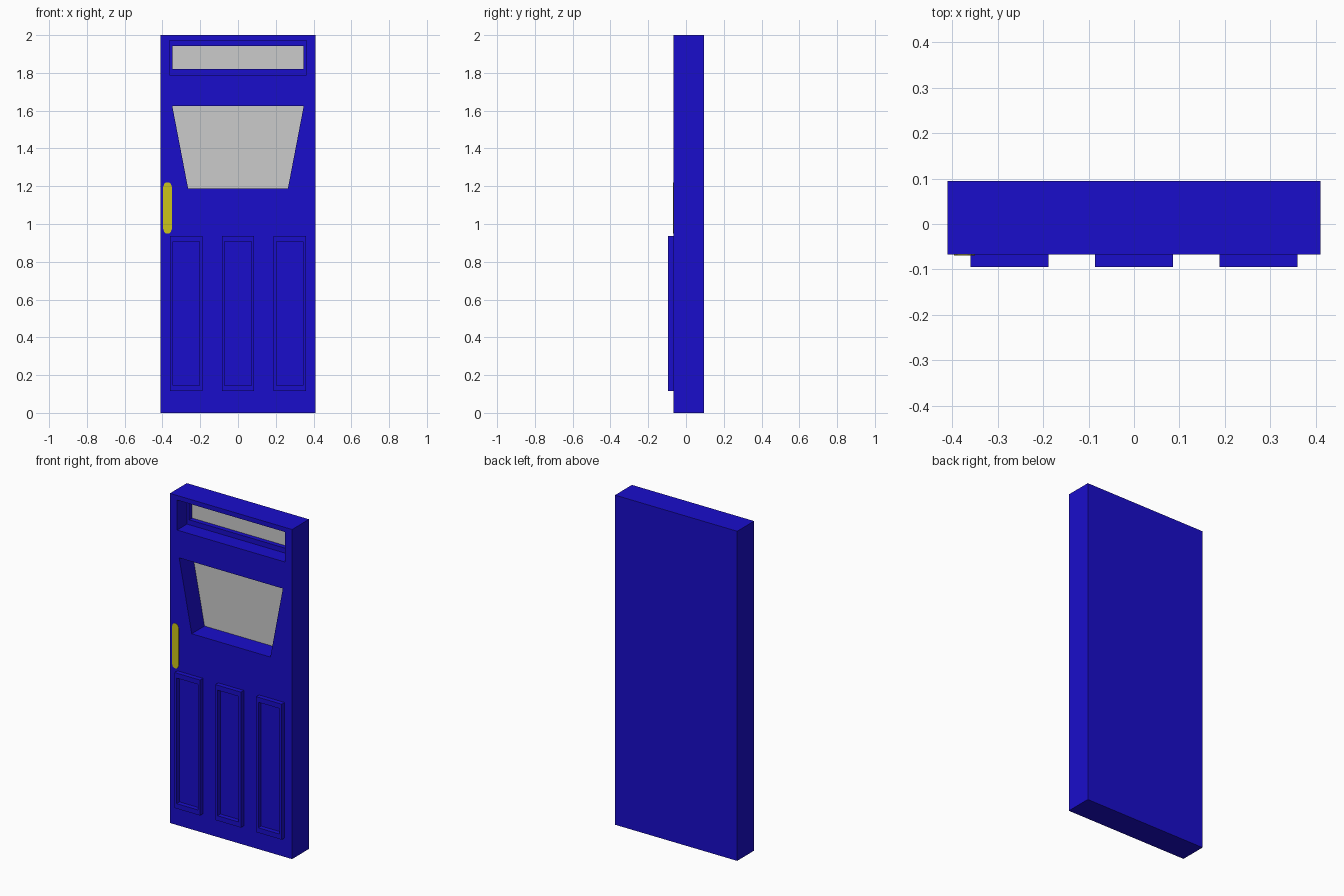
import bpy, bmesh

if "Cube" in bpy.data.objects:
    bpy.data.objects.remove(bpy.data.objects["Cube"])

FRONT, BACK, GLASS = -0.067, 0.095, 0.056


def material(name, color):
    m = bpy.data.materials.new(name)
    m.diffuse_color = color
    m.use_nodes = True
    m.node_tree.nodes["Principled BSDF"].inputs["Base Color"].default_value = m.diffuse_color
    return m


blue = material("blue_paint", (0.01, 0.004, 0.6, 1))
brass = material("yellow_brass", (0.6, 0.56, 0.01, 1))


def prism(name, outline, y0, y1, mat=None):
    """Extrude an (x, z) outline from y0 to y1."""
    bm = bmesh.new()
    face = bm.faces.new([bm.verts.new((x, y0, z)) for x, z in outline])
    ext = bmesh.ops.extrude_face_region(bm, geom=[face])
    verts = [g for g in ext["geom"] if isinstance(g, bmesh.types.BMVert)]
    bmesh.ops.translate(bm, vec=(0, y1 - y0, 0), verts=verts)
    bmesh.ops.recalc_face_normals(bm, faces=bm.faces)
    me = bpy.data.meshes.new(name)
    bm.to_mesh(me)
    bm.free()
    ob = bpy.data.objects.new(name, me)
    bpy.context.collection.objects.link(ob)
    if mat:
        me.materials.append(mat)
    return ob


def rect(x0, x1, z0, z1):
    return [(x0, z0), (x1, z0), (x1, z1), (x0, z1)]


def cut(target, cutter):
    """Subtract the cutter, then remove it."""
    mod = target.modifiers.new("cut", "BOOLEAN")
    mod.operation, mod.solver, mod.object = "DIFFERENCE", "EXACT", cutter
    bpy.context.view_layer.objects.active = target
    bpy.ops.object.modifier_apply(modifier=mod.name)
    bpy.data.objects.remove(cutter)


def frame(name, x0, x1, z0, z1, y0, y1):
    """Rectangular moulding with a narrow border, open in the middle."""
    ob = prism(name, rect(x0, x1, z0, z1), y0, y1, blue)
    hole = rect(x0 + 0.015, x1 - 0.015, z0 + 0.03, z1 - 0.03)
    cut(ob, prism("hole", hole, y0 - 0.05, y1 + 0.05, blue))
    return ob


# door slab with two deep window recesses
slab = prism("door_slab", rect(-0.41, 0.41, 0, 2), FRONT, BACK, blue)
trapezoid = [(-0.264, 1.187), (0.264, 1.187), (0.348, 1.625), (-0.348, 1.625)]
transom = rect(-0.362, 0.362, 1.79, 1.972)
for shape in (trapezoid, transom):
    cut(slab, prism("recess", shape, FRONT - 0.1, GLASS + 0.002, blue))

# glass panes at the bottom of the recesses
prism("main_glass", trapezoid, GLASS, GLASS + 0.004)
prism("transom_glass", transom, GLASS, GLASS + 0.004)

# moulding inside the upper window
frame("transom_frame", -0.362, 0.362, 1.79, 1.972, GLASS - 0.028, GLASS)

# three raised lower panel mouldings
for side, x in (("left", -0.274), ("middle", 0), ("right", 0.274)):
    frame(f"{side}_panel_frame", x - 0.086, x + 0.086, 0.115, 0.937, -0.095, FRONT)

# flat handle plate with chamfered ends
corner = [(0.023, 0.112), (0.016, 0.13), (0.007, 0.136)]
half = [(x, -z) for x, z in reversed(corner)] + corner
outline = half + [(-x, -z) for x, z in half]
prism("handle_plate", [(x - 0.373, z + 1.085) for x, z in outline],
      FRONT - 0.002, FRONT + 0.004, brass)
